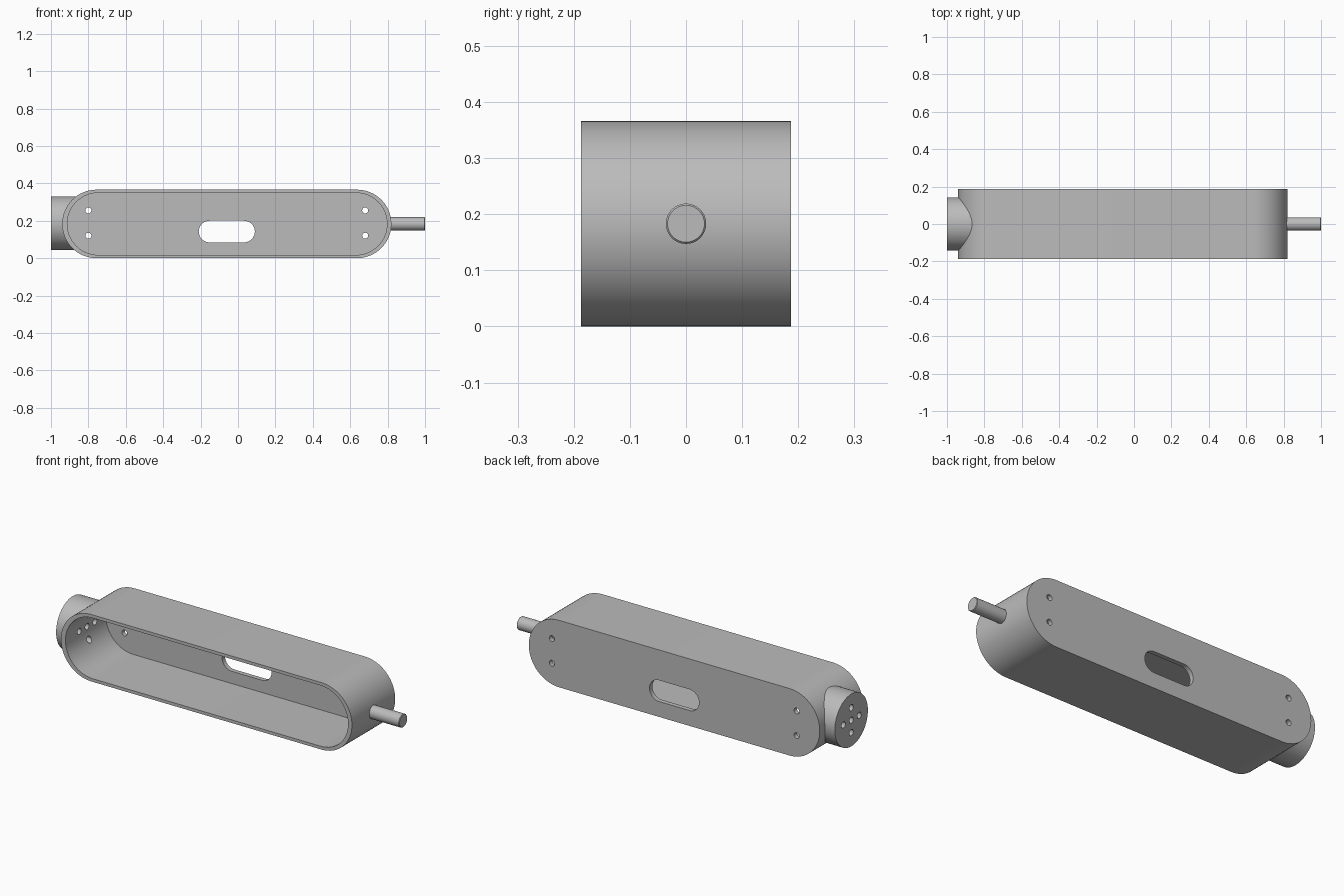
import bpy, bmesh
from math import pi, sin, cos
from mathutils import Matrix, Vector

if "Cube" in bpy.data.objects:
    bpy.data.objects.remove(bpy.data.objects["Cube"])

grey = bpy.data.materials.new("plain grey")
grey.use_nodes = True
grey.diffuse_color = (0.5, 0.5, 0.5, 1)
grey.node_tree.nodes["Principled BSDF"].inputs["Base Color"].default_value = (0.5, 0.5, 0.5, 1)

MID = 0.183        # height of the long axis
HALF = 0.187       # half of the body depth


def finish(name, bm):
    bmesh.ops.recalc_face_normals(bm, faces=bm.faces)
    mesh = bpy.data.meshes.new(name)
    bm.to_mesh(mesh)
    bm.free()
    mesh.materials.append(grey)
    obj = bpy.data.objects.new(name, mesh)
    bpy.context.collection.objects.link(obj)
    return obj


def slot_solid(name, x0, x1, radius, z, y0, y1, steps=32):
    """Round-ended prism lying along x, extruded through y."""
    bm = bmesh.new()
    ring = []
    for cx, start in ((x1 - radius, -pi / 2), (x0 + radius, pi / 2)):
        for i in range(steps + 1):
            a = start + pi * i / steps
            ring.append(bm.verts.new((cx + radius * cos(a), y0, z + radius * sin(a))))
    face = bm.faces.new(ring)
    out = bmesh.ops.extrude_face_region(bm, geom=[face])
    moved = [v for v in out["geom"] if isinstance(v, bmesh.types.BMVert)]
    bmesh.ops.translate(bm, verts=moved, vec=(0, y1 - y0, 0))
    return finish(name, bm)


def rod_solid(name, axis, start, length, radius, sides=32):
    """Cylinder from a start point along an axis."""
    bm = bmesh.new()
    turn = Vector((0, 0, 1)).rotation_difference(Vector(axis)).to_matrix().to_4x4()
    place = Matrix.Translation(start) @ turn @ Matrix.Translation((0, 0, length / 2))
    bmesh.ops.create_cone(bm, cap_ends=True, segments=sides, radius1=radius,
                          radius2=radius, depth=length, matrix=place)
    return finish(name, bm)


def combine(target, tool, operation):
    mod = target.modifiers.new("combine", "BOOLEAN")
    mod.operation, mod.object, mod.solver = operation, tool, "EXACT"
    bpy.context.view_layer.objects.active = target
    bpy.ops.object.modifier_apply(modifier=mod.name)
    bpy.data.objects.remove(tool)


# Round-ended housing with a round boss on its right end
housing = slot_solid("housing", -0.94, 0.82, MID, MID, -HALF, HALF)
boss = rod_solid("boss", (1, 0, 0), (-1, 0, 0.187), 0.2, 0.143, 64)
combine(housing, boss, "UNION")

# Open cavity from the front, leaving a thin back plate
cavity = slot_solid("cavity", -0.913, 0.797, 0.166, MID, -HALF - 0.1, HALF - 0.025)
combine(housing, cavity, "DIFFERENCE")

# Slot window and screw holes through the back plate
window = slot_solid("window", -0.21, 0.09, 0.058, 0.142, 0.1, 0.3, 16)
combine(housing, window, "DIFFERENCE")
for x in (-0.8, 0.68):
    for z in (0.12, 0.255):
        hole = rod_solid("screw_hole", (0, 1, 0), (x, 0.1, z), 0.2, 0.016, 20)
        combine(housing, hole, "DIFFERENCE")

# Cross of five holes through the boss
for y, z in ((0, 0), (0.068, 0), (-0.068, 0), (0, 0.068), (0, -0.068)):
    hole = rod_solid("boss_hole", (1, 0, 0), (-1.1, y, 0.187 + z), 0.4, 0.017, 20)
    combine(housing, hole, "DIFFERENCE")

# Output shaft with a small chamfered tip
shaft = rod_solid("shaft", (1, 0, 0), (0.805, 0, MID), 0.195, 0.036)
bm = bmesh.new()
bm.from_mesh(shaft.data)
tip = [e for e in bm.edges if all(v.co.x > 0.99 for v in e.verts)]
bmesh.ops.bevel(bm, geom=tip, offset=0.003, segments=1, affect="EDGES")
bm.to_mesh(shaft.data)
bm.free()

# Smooth the curved walls, keep the rims sharp
for obj in (housing, shaft):
    bpy.ops.object.select_all(action="DESELECT")
    obj.select_set(True)
    bpy.context.view_layer.objects.active = obj
    bpy.ops.object.shade_smooth_by_angle(angle=pi / 6)
